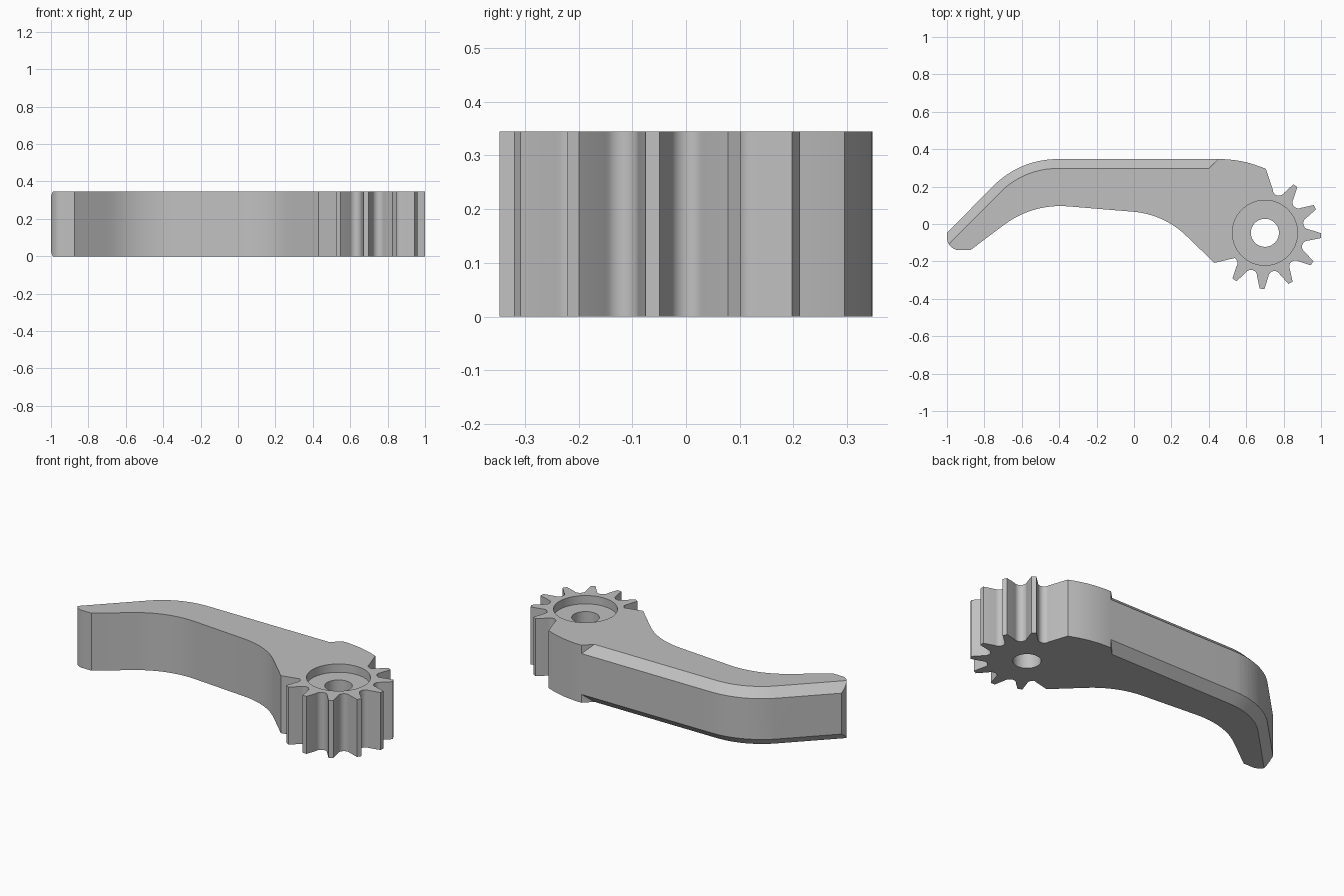
import bpy, bmesh
from math import radians, cos, sin, tan
from mathutils import Vector

if "Cube" in bpy.data.objects:
    bpy.data.objects.remove(bpy.data.objects["Cube"], do_unlink=True)

HEIGHT = 0.345
BEVEL = 0.05
HUB = Vector((0.70, -0.047))

grey = bpy.data.materials.new("plain grey")
grey.use_nodes = True
colour = (0.53, 0.53, 0.53, 1)
grey.diffuse_color = colour
grey.node_tree.nodes["Principled BSDF"].inputs["Base Color"].default_value = colour


def fillet(corners, steps=12):
    """Polyline whose corners (x, y, tangent length) become tangent arcs."""
    points = []
    for i, (x, y, t) in enumerate(corners):
        p = Vector((x, y))
        if t == 0:
            points.append(p)
            continue
        back = (Vector(corners[i - 1][:2]) - p).normalized()
        ahead = (Vector(corners[i + 1][:2]) - p).normalized()
        half = back.angle(ahead) / 2
        radius = t * tan(half)
        middle = p + (back + ahead).normalized() * t / cos(half)
        a, b = p + back * t - middle, p + ahead * t - middle
        points += [middle + a.slerp(b, k / steps).normalized() * radius
                   for k in range(steps + 1)]
    return points


def polar(angle):
    return Vector((cos(radians(angle)), sin(radians(angle))))


def make_object(name, rings, closed):
    """Skin equal rings of points into a solid."""
    bm = bmesh.new()
    loops = [[bm.verts.new(p) for p in ring] for ring in rings]
    count = len(loops[0])
    for low, high in zip(loops, loops[1:]):
        for i in range(count):
            j = (i + 1) % count
            bm.faces.new((low[i], low[j], high[j], high[i]))
    if closed:
        bm.faces.new(loops[0])
        bm.faces.new(loops[-1])
    bmesh.ops.recalc_face_normals(bm, faces=bm.faces)
    mesh = bpy.data.meshes.new(name)
    bm.to_mesh(mesh)
    bm.free()
    mesh.materials.append(grey)
    obj = bpy.data.objects.new(name, mesh)
    bpy.context.collection.objects.link(obj)
    return obj


def prism(name, outline, low, high):
    return make_object(name, [[(p.x, p.y, z) for p in outline] for z in (low, high)], True)


# Arm: back edge, rounded tip, curved inner edge
outline = fillet([
    (0.45, 0.347, 0), (-0.61, 0.347, 0.20), (-1, -0.047, 0),
    (-1, -0.14, 0.067), (-0.875, -0.14, 0), (-0.542, 0.11, 0.19),
    (0.16, 0.052, 0.165), (0.43, -0.208, 0)])

# Gear sector: rounded valleys and narrow flat tips
TEETH = 7
for k in range(TEETH + 1):
    angle = -137.9 + 30 * k
    u, v = polar(angle), polar(angle + 90)
    start = -15 if k == 0 else -75
    for s in range(11):
        f = radians(start + (75 - start) * s / 10)
        outline.append(HUB + u * 0.243 + (v * sin(f) - u * cos(f)) * 0.033)
    if k < TEETH:
        outline += [HUB + polar(angle + 15 + d) * 0.30 for d in (-2.5, 2.5)]

# Rounded shoulder back to the arm
outline += fillet([(0.705, 0.295, 0), (0.57, 0.347, 0.115), (0.45, 0.347, 0)])[:-1]
lever = prism("geared_lever", outline, 0, HEIGHT)

# Cutters for the axle hole and its counterbore
circle = [polar(360 * i / 64) for i in range(64)]
cutters = [
    prism("axle_hole_cutter", [HUB + c * 0.075 for c in circle], -0.1, HEIGHT + 0.1),
    prism("counterbore_cutter", [HUB + c * 0.174 for c in circle], HEIGHT - 0.05, HEIGHT + 0.1)]

# Cutters for the bevels along the back edge, top and bottom
path = fillet([(0.45, 0.347, 0), (-0.61, 0.347, 0.20), (-1.1, -0.148, 0)])
extra = 0.02
for side in ("top", "bottom"):
    rings = []
    for i, p in enumerate(path):
        d = (path[min(i + 1, len(path) - 1)] - path[max(i - 1, 0)]).normalized()
        n = Vector((1, 1)) if i == 0 else Vector((d.y, -d.x))
        section = [(-BEVEL - extra, extra), (extra, -BEVEL - extra), (extra, extra)]
        ring = []
        for out, up in section:
            q = p + n * out
            ring.append((q.x, q.y, HEIGHT + up if side == "top" else -up))
        rings.append(ring)
    cutters.append(make_object(side + "_bevel_cutter", rings, True))

# Apply the cuts, then discard the cutters
bpy.ops.object.select_all(action='DESELECT')
bpy.context.view_layer.objects.active = lever
lever.select_set(True)
for cutter in cutters:
    cutter.hide_render = True
    cut = lever.modifiers.new(cutter.name, 'BOOLEAN')
    cut.operation = 'DIFFERENCE'
    cut.solver = 'EXACT'
    cut.object = cutter
    bpy.ops.object.modifier_apply(modifier=cut.name)
    bpy.data.objects.remove(cutter, do_unlink=True)

bpy.ops.object.shade_smooth_by_angle(angle=radians(25))
